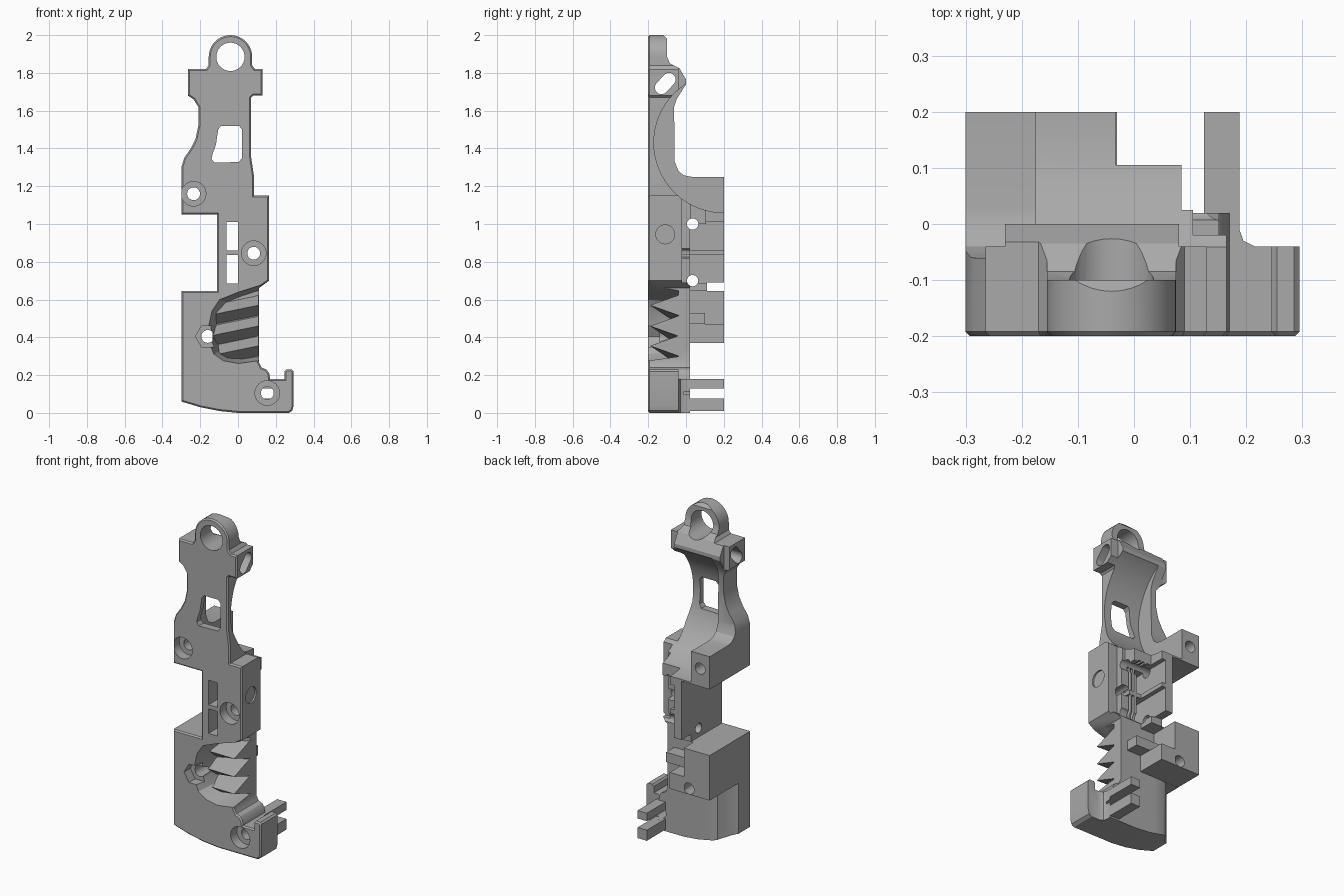
import bpy, bmesh
from math import sin, cos, pi, radians
from mathutils import Vector

if "Cube" in bpy.data.objects:
    bpy.data.objects.remove(bpy.data.objects["Cube"])

grey = bpy.data.materials.new("mid grey")
grey.use_nodes = True
grey.diffuse_color = (0.4, 0.4, 0.4, 1)
grey.node_tree.nodes["Principled BSDF"].inputs["Base Color"].default_value = (0.4, 0.4, 0.4, 1)

AXES = {"x": lambda u, v, w: (w, u, v),
        "y": lambda u, v, w: (u, w, v),
        "z": lambda u, v, w: (u, v, w)}


def prism(name, pts, a, b, axis="y", taper=1.0, pivot=(0, 0), chamfer=0.0):
    """Extrude a 2D profile along an axis from a to b; the b end may taper."""
    place = AXES[axis]
    bm = bmesh.new()
    near = [bm.verts.new(place(u, v, a)) for u, v in pts]
    pu, pv = pivot
    far = [bm.verts.new(place(pu + (u - pu) * taper, pv + (v - pv) * taper, b)) for u, v in pts]
    front = bm.faces.new(near)
    bm.faces.new(far[::-1])
    n = len(pts)
    for i in range(n):
        j = (i + 1) % n
        bm.faces.new((near[j], near[i], far[i], far[j]))
    bmesh.ops.recalc_face_normals(bm, faces=bm.faces)
    if chamfer:
        bmesh.ops.bevel(bm, geom=list(front.edges), offset=chamfer, segments=1,
                        affect="EDGES", clamp_overlap=True)
    mesh = bpy.data.meshes.new(name)
    bm.to_mesh(mesh)
    bm.free()
    mesh.materials.append(grey)
    ob = bpy.data.objects.new(name, mesh)
    bpy.context.collection.objects.link(ob)
    return ob


def box(name, x, y, z):
    return prism(name, [(x[0], z[0]), (x[1], z[0]), (x[1], z[1]), (x[0], z[1])], y[0], y[1])


def arc(u, v, r, start=0, end=360, n=32):
    steps = n if end - start == 360 else n + 1
    angles = [radians(start + (end - start) * i / n) for i in range(steps)]
    return [(u + r * cos(t), v + r * sin(t)) for t in angles]


def cut(target, cutter):
    cutter.hide_render = True
    mod = target.modifiers.new("cut", "BOOLEAN")
    mod.operation, mod.solver, mod.object = "DIFFERENCE", "EXACT", cutter
    bpy.context.view_layer.objects.active = target
    bpy.ops.object.modifier_apply(modifier=mod.name)
    bpy.data.objects.remove(cutter)


def finish(ob):
    bpy.ops.object.select_all(action="DESELECT")
    ob.select_set(True)
    bpy.context.view_layer.objects.active = ob
    bpy.ops.object.shade_smooth_by_angle(angle=radians(28))


# Front silhouette of the whole frame
right_side = [(0.0, 0), (0.27, 0), (0.288, 0.012), (0.295, 0.04), (0.295, 0.22), (0.285, 0.23),
              (0.255, 0.23), (0.245, 0.22), (0.245, 0.18), (0.17, 0.18), (0.165, 0.21),
              (0.15, 0.23), (0.125, 0.24), (0.11, 0.27), (0.11, 0.66), (0.165, 0.7),
              (0.165, 1.15), (0.085, 1.15), (0.085, 1.25), (0.07, 1.35), (0.07, 1.67),
              (0.08, 1.68), (0.13, 1.68), (0.13, 1.82), (0.09, 1.82), (0.075, 1.84)]
left_side = [(-0.155, 1.84), (-0.17, 1.82), (-0.265, 1.82), (-0.265, 1.68), (-0.235, 1.66),
             (-0.21, 1.62), (-0.21, 1.52), (-0.225, 1.45), (-0.25, 1.4), (-0.285, 1.35),
             (-0.3, 1.3), (-0.3, 1.05), (-0.11, 1.05), (-0.11, 0.645), (-0.3, 0.645),
             (-0.3, 0.06), (-0.2, 0.03), (-0.1, 0.01)]
frame = prism("frame", right_side + arc(-0.04, 1.885, 0.115, 0, 180, 20) + left_side,
              -0.2, 0.2, chamfer=0.008)

# Back contour of the head and neck, and the round scoop behind the neck
back = [(0.03, 1.25), (-0.01, 1.257), (-0.04, 1.28), (-0.06, 1.33), (-0.063, 1.62),
        (-0.05, 1.66), (0.0, 1.74), (0.0, 1.765), (-0.035, 1.825), (-0.085, 1.85),
        (-0.1, 1.885), (-0.1, 1.98), (-0.12, 2.0), (-0.12, 2.1), (0.3, 2.1), (0.3, 1.25)]
cut(frame, prism("back_cut", back, -0.5, 0.5, "x"))
cut(frame, prism("neck_scoop", arc(0.2, 1.43, 0.37, n=64), -0.175, 0.5, "x"))

# Steps on the back
for x, y, z in [((-0.033, 0.5), (0.105, 0.5), (0.95, 1.3)),
                ((0.085, 0.5), (0.025, 0.5), (0.95, 1.3)),
                ((-0.033, 0.5), (0.02, 0.5), (-0.1, 1.0)),
                ((-0.126, 0.5), (0.02, 0.5), (-0.1, 0.644)),
                ((-0.5, 0.5), (0.02, 0.5), (-0.1, 0.37)),
                ((-0.125, 0.5), (0.11, 0.5), (0.6, 0.69)),
                ((0.105, 0.5), (-0.02, 0.5), (0.69, 1.2)),
                ((0.08, 0.5), (-0.04, 0.5), (1.6, 1.83)),
                ((-0.5, -0.23), (-0.04, 0.5), (1.66, 1.9))]:
    cut(frame, box("step_cut", x, y, z))

# Rounded lower back corner and thin hook
corner = [(-0.4, -0.08), (-0.3, -0.08), (-0.27, -0.06), (-0.24, -0.02), (-0.22, 0.01),
          (-0.19, 0.021), (-0.19, 0.1), (-0.4, 0.1)]
cut(frame, prism("corner_cut", corner, -0.1, 0.369, "z"))
hook_back = [(0.188, 0.1), (0.188, -0.01), (0.195, -0.03), (0.215, -0.04), (0.4, -0.04), (0.4, 0.1)]
cut(frame, prism("hook_cut", hook_back, -0.1, 0.3, "z"))

# Ring eye, neck window and cross slot
cut(frame, prism("eye_cut", arc(-0.04, 1.885, 0.075), -0.5, 0.5))
window = [(-0.09, 1.52), (0.005, 1.52), (0.022, 1.5), (0.022, 1.35), (0.005, 1.328),
          (-0.125, 1.325), (-0.14, 1.345), (-0.135, 1.37), (-0.117, 1.42), (-0.105, 1.5)]
cut(frame, prism("window_cut", window, -0.5, 0.5))
slot = arc(-0.09, 1.765, 0.035, -45, 135, 10) + arc(-0.13, 1.722, 0.035, 135, 315, 10)
cut(frame, prism("slot_cut", slot, -0.5, 0.5, "x"))

# Central slots and the grooves beside them
for z in ((0.685, 0.835), (0.86, 1.01)):
    cut(frame, box("slot_cut", (-0.06, 0.0), (-0.5, 0.5), z))
    for x in (0.015, 0.04):
        cut(frame, box("groove_cut", (x, x + 0.015), (-0.03, 0.5), z))

# Front pocket, open to the side
pocket = [(0.2, 0.71), (0.11, 0.675), (0.0, 0.64), (-0.1, 0.6), (-0.14, 0.54), (-0.16, 0.45),
          (-0.155, 0.37), (-0.13, 0.31), (-0.08, 0.275), (0.0, 0.26), (0.11, 0.275), (0.2, 0.275)]
cut(frame, prism("pocket_cut", pocket, -0.21, -0.04, taper=0.88, pivot=(0.2, 0.48)))

# Screw holes with recesses
for x, z, sides in ((-0.235, 1.16, 32), (0.083, 0.845, 32), (0.155, 0.105, 32), (-0.16, 0.405, 6)):
    cut(frame, prism("recess_cut", arc(x, z, 0.065, n=sides), -0.3, -0.14, ))
    cut(frame, prism("hole_cut", arc(x, z, 0.034), -0.3, 0.5))

# Crosswise pin holes
for z in (0.7, 1.0):
    cut(frame, prism("pin_cut", arc(0.035, z, 0.03), -0.5, 0.5, "x"))
cut(frame, prism("dimple_cut", arc(-0.11, 0.945, 0.05), 0.155, 0.5, "x"))
finish(frame)

# Slanted saw-tooth ribs in the pocket
for i, z in enumerate((0.57, 0.46, 0.355)):
    rib = prism("pocket_rib_%d" % (i + 1), [(-0.035, z + 0.055), (-0.035, z - 0.055), (-0.19, z)],
                0.108, -0.135, "x")
    for v in rib.data.vertices:
        if v.co.x < 0:
            v.co.z -= 0.05
            if v.co.y < -0.1:
                v.co.y += 0.09

# Rear ledge and rear prongs
box("rear_ledge", (-0.13, 0.065), (0.0, 0.1), (0.47, 0.53))
box("rear_ledge_stop", (-0.13, -0.03), (0.0, 0.2), (0.37, 0.47))
for name, z in (("lower_prong", (0.01, 0.075)), ("upper_prong", (0.13, 0.179))):
    box(name, (0.125, 0.188), (-0.06, 0.2), z)
cut(bpy.data.objects["lower_prong"], prism("hole_cut", arc(0.155, 0.105, 0.034), -0.5, 0.05))
